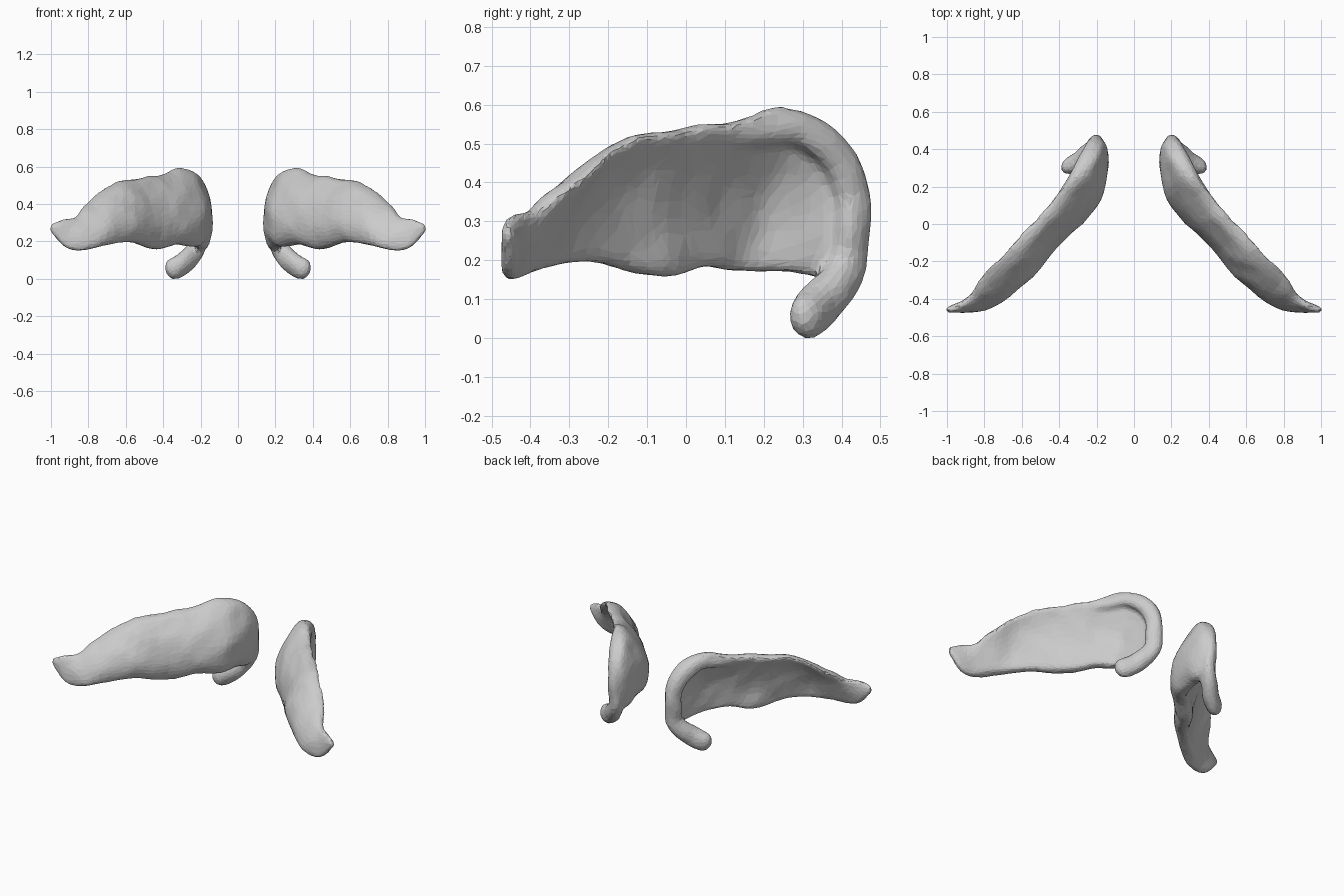
import bpy, bmesh, math
from mathutils import Vector, noise

if "Cube" in bpy.data.objects:
    bpy.data.objects.remove(bpy.data.objects["Cube"])

# Plate stations from outer tip to inner back edge: top, middle, bottom, thickness
STATIONS = [
    ((1.0, -.46, .295), (1.01, -.462, .275), (1.0, -.465, .25), .02),
    ((.95, -.445, .315), (.95, -.452, .25), (.94, -.46, .18), .05),
    ((.87, -.385, .335), (.85, -.425, .24), (.84, -.445, .15), .075),
    ((.80, -.29, .41), (.74, -.365, .29), (.72, -.38, .175), .10),
    ((.67, -.16, .51), (.595, -.24, .35), (.57, -.24, .195), .105),
    ((.54, -.02, .54), (.46, -.08, .35), (.46, -.08, .155), .11),
    ((.43, .10, .555), (.33, .045, .36), (.34, .04, .18), .115),
    ((.32, .24, .592), (.23, .165, .37), (.25, .14, .17), .115),
    ((.24, .345, .56), (.19, .29, .36), (.21, .27, .165), .10),
    ((.20, .42, .48), (.18, .395, .33), (.19, .37, .16), .085),
    ((.21, .45, .40), (.20, .445, .30), (.20, .44, .18), .06),
]
# Thick rim running round the back edge and down into the hook: point, radius
RIM = [((.43, .08, .52), .02), ((.36, .19, .53), .035), ((.29, .29, .538), .045),
       ((.24, .38, .475), .05), ((.215, .425, .38), .052), ((.21, .43, .28), .052),
       ((.21, .42, .20), .055), ((.24, .39, .135), .06), ((.285, .345, .09), .062),
       ((.335, .315, .06), .06), ((.365, .295, .055), .05), ((.385, .283, .05), .02)]


def spline(pts, steps):
    """Catmull-Rom through a list of vectors."""
    pts = [pts[0]] + pts + [pts[-1]]
    out = []
    for i in range(1, len(pts) - 2):
        a, b, c, d = pts[i - 1:i + 3]
        for k in range(steps):
            t = k / steps
            out.append(.5 * (2 * b + (c - a) * t + (2 * a - 5 * b + 4 * c - d) * t * t
                             + (3 * b - a - 3 * c + d) * t ** 3))
    return out + [pts[-2]]


def loft(bm, rings):
    loops = [[bm.verts.new(p) for p in r] for r in rings]
    n = len(loops[0])
    for a, b in zip(loops, loops[1:]):
        for i in range(n):
            bm.faces.new((a[i], a[(i + 1) % n], b[(i + 1) % n], b[i]))
    bm.faces.new(loops[0][::-1])
    bm.faces.new(loops[-1])


def plate_rings():
    tops, mids, bots = (spline([Vector(s[k]) for s in STATIONS], 4) for k in range(3))
    ths = [v.x for v in spline([Vector((s[3], 0, 0)) for s in STATIONS], 4)]
    rings = []
    for i, (t, m, b, th) in enumerate(zip(tops, mids, bots, ths)):
        tan = mids[min(i + 1, len(mids) - 1)] - mids[max(i - 1, 0)]
        nrm = Vector((tan.y, -tan.x, 0)).normalized()
        ctrl = 2 * m - (t + b) / 2
        ring = []
        for k in range(28):
            ang = 2 * math.pi * k / 28
            u = .5 - .5 * math.cos(ang)
            w = math.copysign(abs(math.sin(ang)) ** .55, math.sin(ang)) * th / 2
            ring.append(t * (1 - u) ** 2 + ctrl * 2 * u * (1 - u) + b * u * u + nrm * w)
        rings.append(ring)
    return rings


def tube_rings():
    pts = spline([Vector(p) for p, r in RIM], 3)
    rad = [v.x for v in spline([Vector((r, 0, 0)) for p, r in RIM], 3)]
    rings = []
    for i, (p, r) in enumerate(zip(pts, rad)):
        tan = (pts[min(i + 1, len(pts) - 1)] - pts[max(i - 1, 0)]).normalized()
        side = tan.cross(Vector((1, .8, 0))).normalized()
        up = tan.cross(side)
        rings.append([p + r * (side * math.cos(a) + .8 * up * math.sin(a))
                      for a in (2 * math.pi * k / 12 for k in range(12))])
    return rings


# Curved plate with rim and hook, slightly lumpy
bm = bmesh.new()
for rings in (plate_rings(), tube_rings()):
    loft(bm, rings)
for v in bm.verts:
    v.co += noise.noise_vector(v.co * 11) * .009
bmesh.ops.recalc_face_normals(bm, faces=bm.faces)
mesh = bpy.data.meshes.new("curved_plates")
bm.to_mesh(mesh)
bm.free()
plates = bpy.data.objects.new("curved_plates", mesh)
bpy.context.collection.objects.link(plates)

# Fuse, soften, reduce to irregular facets, mirror to the other side
fuse = plates.modifiers.new("fuse", 'REMESH')
fuse.mode = 'VOXEL'
fuse.voxel_size = .011
soft = plates.modifiers.new("soften", 'SMOOTH')
soft.factor = .5
soft.iterations = 12
facets = plates.modifiers.new("facets", 'DECIMATE')
facets.ratio = .1
mirror = plates.modifiers.new("mirror", 'MIRROR')
mirror.use_axis[0] = True
